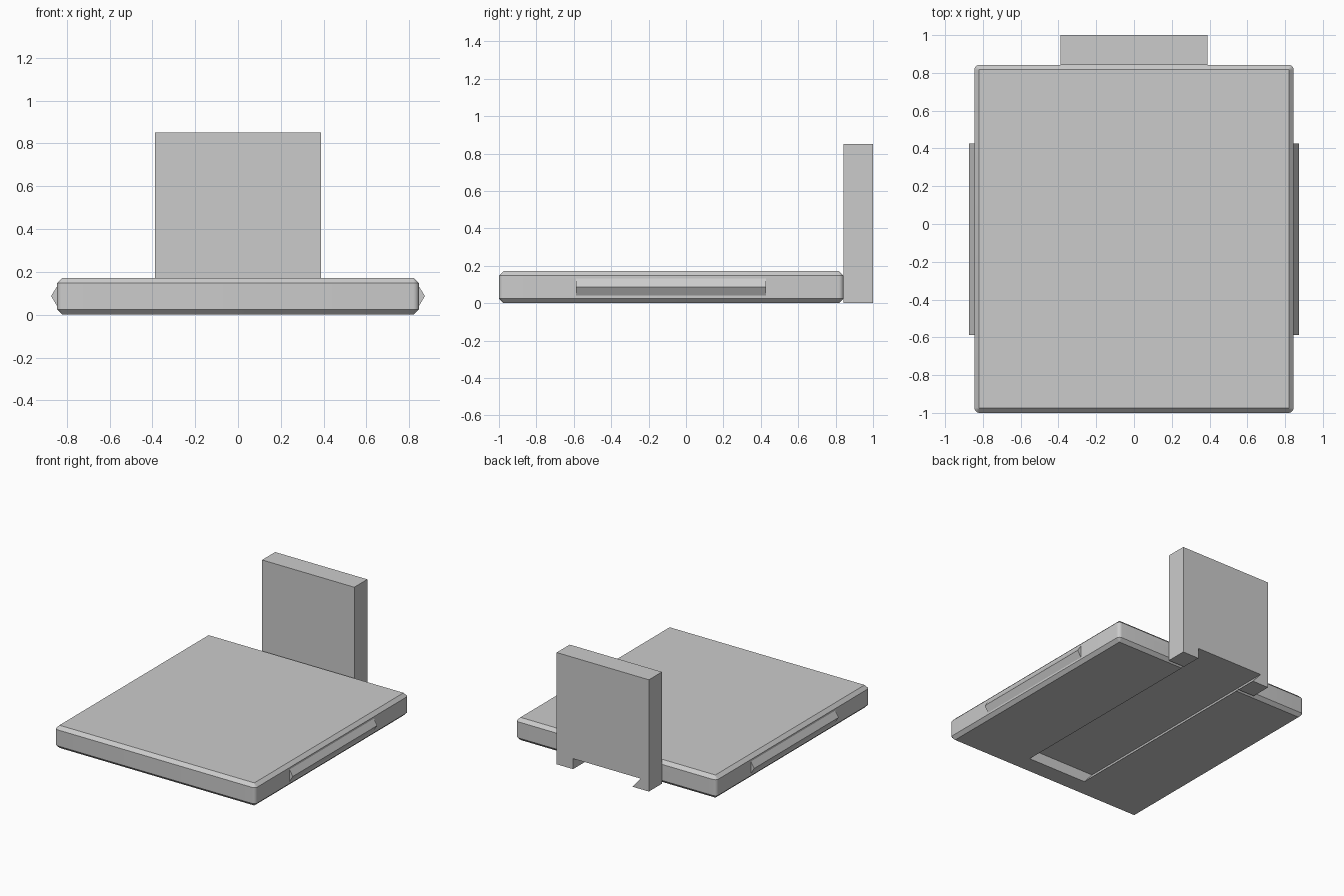
import bpy, bmesh, math
from mathutils import Vector

cube = bpy.data.objects.get("Cube")
if cube:
    bpy.data.objects.remove(cube, do_unlink=True)

grey = bpy.data.materials.new("plain_grey")
grey.use_nodes = True
colour = (0.6, 0.6, 0.6, 1)
grey.diffuse_color = colour
grey.node_tree.nodes["Principled BSDF"].inputs["Base Color"].default_value = colour


def loft(name, rings):
    """Closed solid through matching rings of points."""
    bm = bmesh.new()
    loops = [[bm.verts.new(p) for p in ring] for ring in rings]
    for a, b in zip(loops, loops[1:]):
        n = len(a)
        for i in range(n):
            j = (i + 1) % n
            bm.faces.new((a[i], a[j], b[j], b[i]))
    bm.faces.new(loops[0])
    bm.faces.new(loops[-1])
    bmesh.ops.recalc_face_normals(bm, faces=bm.faces)
    mesh = bpy.data.meshes.new(name)
    bm.to_mesh(mesh)
    bm.free()
    mesh.materials.append(grey)
    obj = bpy.data.objects.new(name, mesh)
    bpy.context.collection.objects.link(obj)
    return obj


def prism(name, profile, y0, y1):
    """Extrude an x-z profile along y."""
    return loft(name, [[(x, y, z) for x, z in profile] for y in (y0, y1)])


def rounded_ring(hx, y0, y1, r, z, steps=6):
    """Rectangle with rounded corners at height z."""
    cy, hy = (y0 + y1) / 2, (y1 - y0) / 2
    ring = []
    for k, (sx, sy) in enumerate(((1, 1), (-1, 1), (-1, -1), (1, -1))):
        for i in range(steps + 1):
            a = math.pi / 2 * (k + i / steps)
            ring.append((sx * (hx - r) + r * math.cos(a),
                         cy + sy * (hy - r) + r * math.sin(a), z))
    return ring


HALF, FRONT, JOIN, BACK = 0.845, -1.0, 0.843, 1.0
TOP, CH = 0.172, 0.025

# Flat base slab with chamfered rims and rounded corners
slab = loft("base_slab", [
    rounded_ring(HALF - c, FRONT + c, JOIN - c, 0.027 - c, z)
    for c, z in ((CH, 0), (0, CH), (0, TOP - CH), (CH, TOP))])

# Upright plate at the back
plate = prism("back_plate",
              [(-0.388, 0), (0.388, 0), (0.388, 0.85), (-0.388, 0.85)], JOIN, BACK)

# Undercut groove along the underside, open at the back
cutter = prism("groove_cutter",
               [(0.25, -0.05), (0.25, 0.08), (-0.32, 0.08), (-0.25, 0), (-0.25, -0.05)],
               -0.84, BACK + 0.1)
cutter.hide_render = True
for obj in (slab, plate):
    mod = obj.modifiers.new("groove", 'BOOLEAN')
    mod.object = cutter
    mod.operation = 'DIFFERENCE'
    mod.solver = 'EXACT'
    bpy.ops.object.select_all(action='DESELECT')
    bpy.context.view_layer.objects.active = obj
    obj.select_set(True)
    bpy.ops.object.modifier_apply(modifier=mod.name)
bpy.data.objects.remove(cutter, do_unlink=True)

# Soft rounded corners on the slab only
bpy.ops.object.select_all(action='DESELECT')
bpy.context.view_layer.objects.active = slab
slab.select_set(True)
bpy.ops.object.shade_smooth_by_angle(angle=math.radians(25))

# Pointed side ridges
for side, sx in (("left", 1), ("right", -1)):
    prism(side + "_ridge",
          [(sx * (HALF - 0.01), 0.04), (sx * HALF, 0.04), (sx * 0.873, 0.087),
           (sx * HALF, 0.132), (sx * (HALF - 0.01), 0.132)], -0.588, 0.427)
